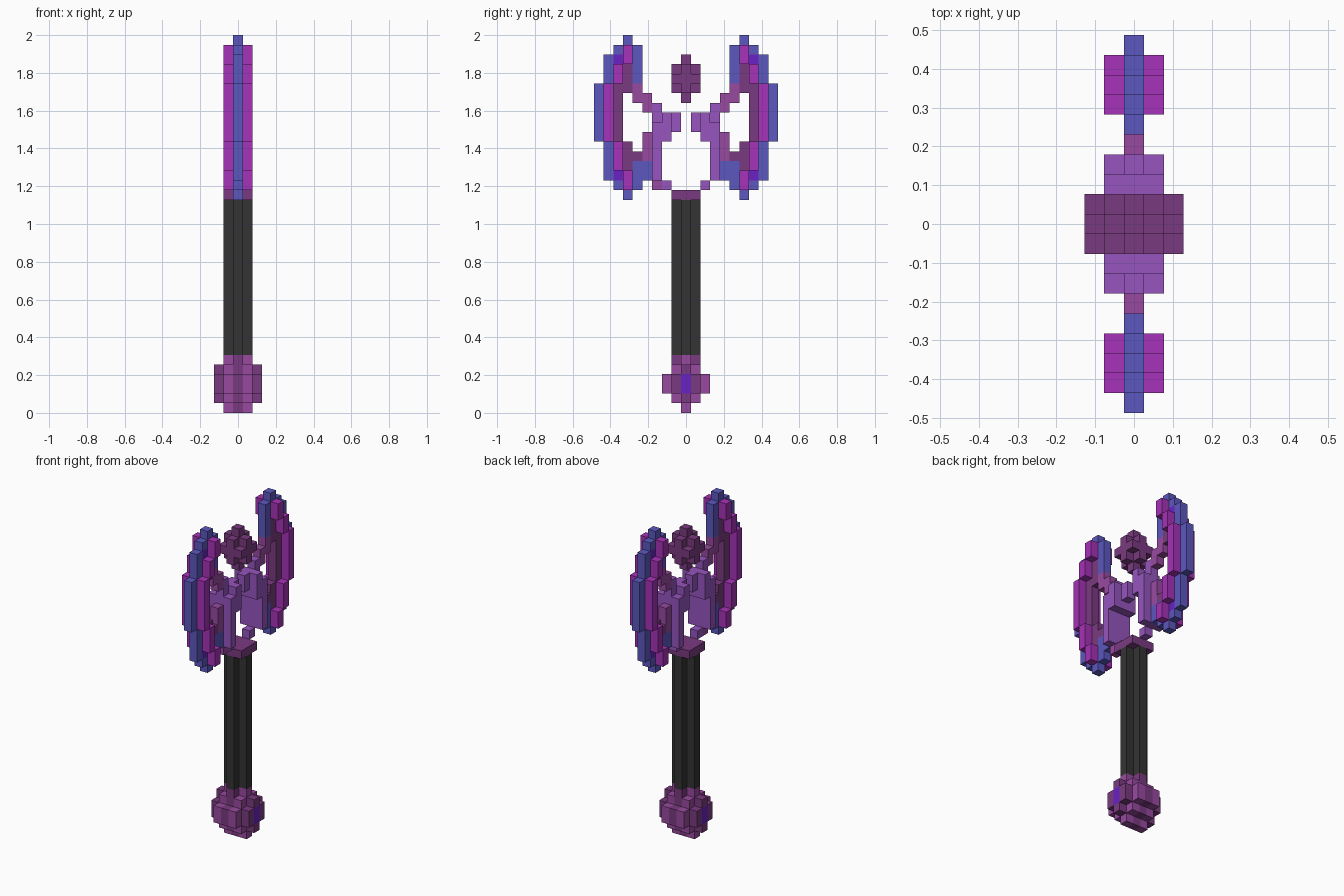
import bpy
import bmesh
from mathutils import Vector

if "Cube" in bpy.data.objects:
    bpy.data.objects.remove(bpy.data.objects["Cube"], do_unlink=True)

U = 2 / 39  # edge length of one block


def linear(hexcode):
    out = []
    for i in (0, 2, 4):
        v = int(hexcode[i:i + 2], 16) / 255
        out.append(v / 12.92 if v <= 0.04045 else ((v + 0.055) / 1.055) ** 2.4)
    return (*out, 1)


COLOURS = {"blue": "5C58C0", "magenta": "A632B8", "lilac": "9655BE", "mauve": "984AA0",
           "plum": "7A3A80", "charcoal": "343434", "violet": "6A22C4"}
MATS = {}
for cname, code in COLOURS.items():
    m = bpy.data.materials.new(cname)
    m.use_nodes = True
    m.diffuse_color = linear(code)
    m.node_tree.nodes["Principled BSDF"].inputs["Base Color"].default_value = linear(code)
    MATS[cname] = m


def box(x, y, z, colour):
    """Block cells for inclusive ranges x, y, z."""
    return {(i, j, k): colour for i in range(x[0], x[1] + 1)
            for j in range(y[0], y[1] + 1) for k in range(z[0], z[1] + 1)}


def slab(cells, side, items):
    """Add (y0, y1, z0, z1, half width, colour) boxes on one side of the axis."""
    for y0, y1, z0, z1, h, colour in items:
        a, b = sorted((side * y0, side * y1))
        cells.update(box((-h, h), (a, b), (z0, z1), colour))


def build(name, cells):
    """Make a mesh from the exposed faces of the block cells."""
    names = sorted(set(cells.values()))
    bm = bmesh.new()
    verts = {}

    def vert(p):
        if p not in verts:
            verts[p] = bm.verts.new(((p[0] - 0.5) * U, (p[1] - 0.5) * U, p[2] * U))
        return verts[p]

    for cell, colour in cells.items():
        for axis in range(3):
            for s in (0, 1):
                n = list(cell)
                n[axis] += 1 if s else -1
                if tuple(n) in cells:
                    continue
                quad = []
                for a, b in ((0, 0), (1, 0), (1, 1), (0, 1)):
                    p = list(cell)
                    p[axis] += s
                    p[(axis + 1) % 3] += a
                    p[(axis + 2) % 3] += b
                    quad.append(vert(tuple(p)))
                f = bm.faces.new(quad if s else quad[::-1])
                f.material_index = names.index(colour)
    mesh = bpy.data.meshes.new(name)
    bm.to_mesh(mesh)
    bm.free()
    for n in names:
        mesh.materials.append(MATS[n])
    ob = bpy.data.objects.new(name, mesh)
    bpy.context.collection.objects.link(ob)


# Handle with a plus-shaped section
handle = box((-1, 1), (0, 0), (6, 21), "charcoal")
handle.update(box((0, 0), (-1, 1), (6, 21), "charcoal"))
build("handle", handle)
build("handle_collar", box((-1, 1), (-1, 1), (22, 22), "plum"))

# Rounded pommel, mauve with a darker centre layer and side gems
pommel = box((-1, 1), (-1, 1), (1, 4), "mauve")
pommel.update(box((-1, 1), (0, 0), (0, 5), "mauve"))
pommel.update(box((-1, 1), (-2, 2), (2, 3), "mauve"))
pommel.update(box((0, 0), (-1, 1), (1, 5), "plum"))
pommel.update(box((0, 0), (-2, 2), (2, 3), "plum"))
pommel[(0, 0, 0)] = "plum"
for x in (-2, 2):
    pommel.update(box((x, x), (0, 0), (1, 4), "plum"))
    pommel.update(box((x, x), (-1, 1), (2, 3), "plum"))
    pommel.update(box((x, x), (0, 0), (2, 3), "violet"))
build("pommel", pommel)

# Floating orb: cube without corners, plus a nub above and below
orb = {c: v for c, v in box((-1, 1), (-1, 1), (33, 35), "plum").items()
       if not (c[0] and c[1] and c[2] != 34)}
orb.update(box((0, 0), (0, 0), (32, 36), "plum"))
build("orb", orb)

for side, label in ((-1, "front"), (1, "back")):
    # Blade: wide magenta band, then the thin centre layer over it
    blade = {}
    slab(blade, side, [
        (8, 8, 28, 33, 1, "magenta"), (7, 7, 34, 35, 1, "magenta"),
        (7, 7, 25, 27, 1, "magenta"), (6, 6, 36, 37, 1, "magenta"),
        (6, 6, 23, 24, 1, "magenta"),
        (9, 9, 28, 33, 0, "blue"), (8, 8, 24, 36, 0, "blue"),
        (7, 7, 23, 37, 0, "blue"), (6, 6, 36, 38, 0, "blue"),
        (6, 6, 22, 24, 0, "blue"), (5, 5, 34, 37, 0, "blue"),
        (5, 5, 23, 25, 0, "blue"), (4, 4, 24, 25, 0, "blue"),
        (7, 7, 28, 33, 0, "plum"), (6, 6, 33, 35, 0, "plum"),
        (6, 6, 25, 27, 0, "plum"), (5, 5, 26, 26, 0, "plum"),
        (7, 7, 36, 36, 0, "violet"), (7, 7, 24, 24, 0, "violet")])
    build(label + "_blade", blade)

    # Stepped bracket joining the blade to the centre
    arm = {}
    slab(arm, side, [
        (5, 5, 32, 33, 0, "mauve"), (4, 4, 31, 32, 0, "mauve"),
        (4, 4, 26, 28, 0, "mauve"), (3, 3, 30, 31, 0, "lilac"),
        (3, 3, 24, 29, 1, "lilac"), (2, 2, 28, 30, 1, "lilac"),
        (1, 1, 29, 30, 0, "lilac"), (2, 2, 23, 23, 0, "lilac")])
    if side < 0:
        slab(arm, side, [(3, 3, 23, 23, 0, "mauve")])
    build(label + "_bracket", arm)
